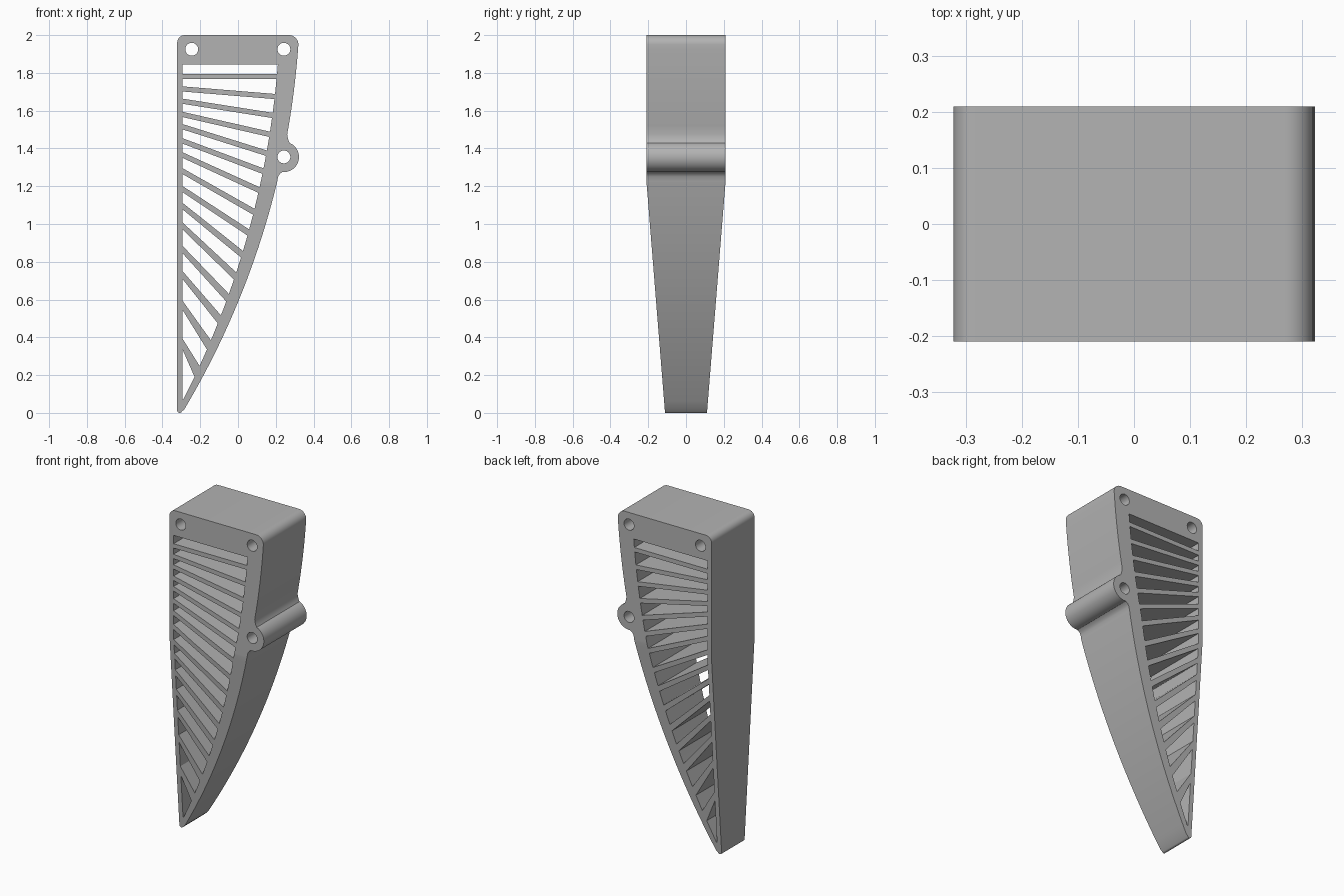
import bpy, bmesh
from math import sin, cos, pi, radians, sqrt, hypot

cube = bpy.data.objects.get("Cube")
if cube:
    bpy.data.objects.remove(cube, do_unlink=True)

HALF_DEPTH, TIP_HALF_DEPTH, TAPER_Z = 0.209, 0.111, 1.22
LEFT, RIB = -0.322, 0.027
INNER_LEFT = LEFT + 0.028
ARC_X, ARC_Z, ARC_R = -4.03, 2.25, 4.36
BOSS = (0.243, 1.355)


def edge_x(z, inset=0.0):
    """Curved edge of the bracket at height z."""
    return ARC_X + sqrt((ARC_R - inset) ** 2 - (z - ARC_Z) ** 2)


def inner_x(z):
    """Inner side of the curved wall, which thins towards the tip."""
    return edge_x(z, 0.027 + 0.062 * z - 0.0122 * z * z)


def arc(cx, cz, r, start, end, n):
    angles = [radians(start + (end - start) * i / n) for i in range(n + 1)]
    return [(cx + r * cos(a), cz + r * sin(a)) for a in angles]


def edge_run(z0, z1, n):
    zs = [z0 + (z1 - z0) * i / n for i in range(n + 1)]
    return [(edge_x(z), z) for z in zs]


# Outer outline, clockwise from the top left corner
outline = arc(LEFT + 0.04, 1.96, 0.04, 180, 90, 8)
outline += arc(edge_x(1.95) - 0.05, 1.95, 0.05, 90, 0, 10)
outline += edge_run(1.92, 1.475, 10)
outline += [(0.264, 1.455), (0.268, 1.441)]
outline += arc(*BOSS, 0.08, 67, -95, 24)
outline += [(0.222, 1.266), (0.212, 1.25)]
outline += edge_run(1.225, 0.02, 28)
outline += arc(LEFT + 0.013, 0.013, 0.013, -30, -180, 8)

# Bolt holes
loops = [outline]
for x, z in ((-0.245, 1.925), (0.243, 1.925), BOSS):
    loops.append(arc(x, z, 0.034, 0, 352.5, 47))

# Fan of ribs: height at the straight wall and at the curved wall
ribs = [(1.78, 1.78), (1.715, 1.675), (1.65, 1.575), (1.58, 1.475),
        (1.515, 1.375), (1.44, 1.28), (1.365, 1.18), (1.28, 1.065),
        (1.185, 0.955), (1.095, 0.84), (0.99, 0.725), (0.865, 0.61),
        (0.73, 0.495), (0.57, 0.36), (0.365, 0.22)]


def rib_half_height(left, right):
    run = inner_x(right) - INNER_LEFT
    return RIB / 2 * hypot(run, left - right) / run


# Slots are the gaps between neighbouring ribs
top_l = top_r = 1.845
for left, right in ribs:
    h = rib_half_height(left, right)
    low_l, low_r = left + h, right + h
    mid = (top_r + low_r) / 2
    loops.append([(INNER_LEFT, top_l), (inner_x(top_r), top_r),
                  (inner_x(mid), mid), (inner_x(low_r), low_r),
                  (INNER_LEFT, low_l)])
    top_l, top_r = left - h, right - h
loops.append([(INNER_LEFT, top_l), (inner_x(top_r), top_r),
              (INNER_LEFT + 0.004, 0.07), (INNER_LEFT, 0.07)])

# Filled, extruded profile
curve = bpy.data.curves.new("bracket_profile", 'CURVE')
curve.dimensions = '2D'
curve.fill_mode = 'BOTH'
curve.extrude = HALF_DEPTH
for pts in loops:
    spline = curve.splines.new('POLY')
    spline.points.add(len(pts) - 1)
    for p, (x, z) in zip(spline.points, pts):
        p.co = (x, z, 0, 1)
    spline.use_cyclic_u = True
profile = bpy.data.objects.new("bracket_profile", curve)
bpy.context.collection.objects.link(profile)
bpy.context.view_layer.update()
graph = bpy.context.evaluated_depsgraph_get()
mesh = bpy.data.meshes.new_from_object(profile.evaluated_get(graph))
bpy.data.objects.remove(profile, do_unlink=True)

# Stand the plate up, then taper its depth below the boss
bm = bmesh.new()
bm.from_mesh(mesh)
bmesh.ops.remove_doubles(bm, verts=bm.verts, dist=0.0001)
for v in bm.verts:
    x, z, d = v.co
    v.co = (x, -d, z)
bmesh.ops.bisect_plane(bm, geom=bm.verts[:] + bm.edges[:] + bm.faces[:],
                       plane_co=(0, 0, TAPER_Z), plane_no=(0, 0, 1))
for v in bm.verts:
    t = min(max(v.co.z, 0) / TAPER_Z, 1)
    v.co.y *= (TIP_HALF_DEPTH + (HALF_DEPTH - TIP_HALF_DEPTH) * t) / HALF_DEPTH
bmesh.ops.recalc_face_normals(bm, faces=bm.faces)
bm.to_mesh(mesh)
bm.free()

bracket = bpy.data.objects.new("ribbed_bracket", mesh)
bpy.context.collection.objects.link(bracket)

# Plain grey finish
grey = bpy.data.materials.new("plain_grey")
grey.use_nodes = True
colour = (0.45, 0.45, 0.45, 1)
grey.diffuse_color = colour
grey.node_tree.nodes["Principled BSDF"].inputs["Base Color"].default_value = colour
mesh.materials.clear()
mesh.materials.append(grey)

bpy.ops.object.select_all(action='DESELECT')
bracket.select_set(True)
bpy.context.view_layer.objects.active = bracket
bpy.ops.object.shade_smooth_by_angle(angle=radians(30))
